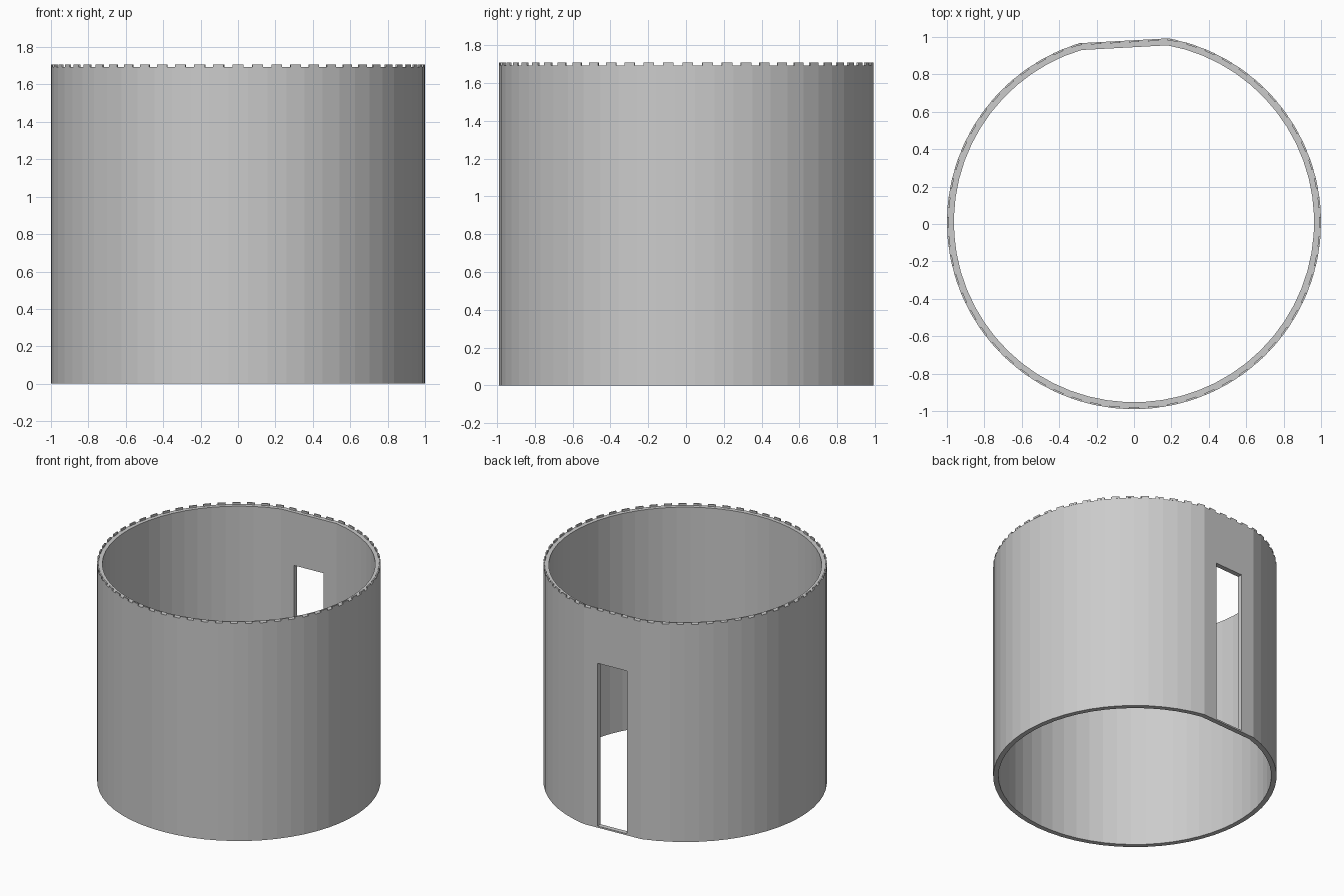
import bpy, bmesh
from math import sin, cos, radians, pi
from mathutils import Matrix

if "Cube" in bpy.data.objects:
    bpy.data.objects.remove(bpy.data.objects["Cube"])

CY = 0.01                 # centre of the round wall
R, WALL = 1.0, 0.037      # outer radius, wall thickness
FLAT = radians(93.1)      # direction the flat faces
HALF = radians(13.8)      # half the angle taken by the flat
H = R * cos(HALF)         # distance from centre to the flat
LEDGE, TOP = 1.693, 1.708
TEETH = 60


def point(a, d, z):
    """Point on the wall outline at angle a, moved inward by d."""
    r = R - d
    c = cos(a - FLAT)
    if c > 0:
        r = min(r, (H - d) / c)
    return (r * cos(a), CY + r * sin(a), z)


def sector(bm, angles, d, z0, z1, closed=False):
    """Prism that follows the outline through the given angles."""
    cols = [[bm.verts.new(point(a, dd, z))
             for dd, z in ((0, z0), (0, z1), (d, z1), (d, z0))] for a in angles]
    n = len(cols)
    for i in range(n if closed else n - 1):
        p, q = cols[i], cols[(i + 1) % n]
        for k in range(4):
            m = (k + 1) % 4
            bm.faces.new((p[k], q[k], q[m], p[m]))
    if not closed:
        bm.faces.new(cols[0])
        bm.faces.new(cols[-1][::-1])


def finish(bm, name):
    bmesh.ops.recalc_face_normals(bm, faces=bm.faces)
    me = bpy.data.meshes.new(name)
    bm.to_mesh(me)
    bm.free()
    ob = bpy.data.objects.new(name, me)
    bpy.context.collection.objects.link(ob)
    return ob


# round wall with one flat side
bm = bmesh.new()
N = 56
sweep = 2 * pi - 2 * HALF
sector(bm, [FLAT + HALF + sweep * i / N for i in range(N + 1)], WALL, 0, LEDGE, True)
wall = finish(bm, "tower_wall")

# doorway cut through the middle of the flat, leaving a thin sill
Z0, Z1 = 0.012, 1.28
bm = bmesh.new()
bmesh.ops.create_cube(bm, size=1, matrix=(
    Matrix.Translation((H * cos(FLAT), CY + H * sin(FLAT), (Z0 + Z1) / 2))
    @ Matrix.Rotation(FLAT, 4, 'Z') @ Matrix.Diagonal((0.3, 0.245, Z1 - Z0, 1))))
cutter = finish(bm, "door_cutter")
cutter.hide_render = True
mod = wall.modifiers.new("doorway", 'BOOLEAN')
mod.operation = 'DIFFERENCE'
mod.solver = 'EXACT'
mod.object = cutter
bpy.context.view_layer.objects.active = wall
bpy.ops.object.modifier_apply(modifier=mod.name)
bpy.data.objects.remove(cutter)

# thin teeth along the outer top edge
bm = bmesh.new()
step = 2 * pi / TEETH
for i in range(TEETH):
    a = i * step
    sector(bm, [a - step * 0.27, a, a + step * 0.27], 0.01, LEDGE, TOP)
finish(bm, "rim_teeth")
